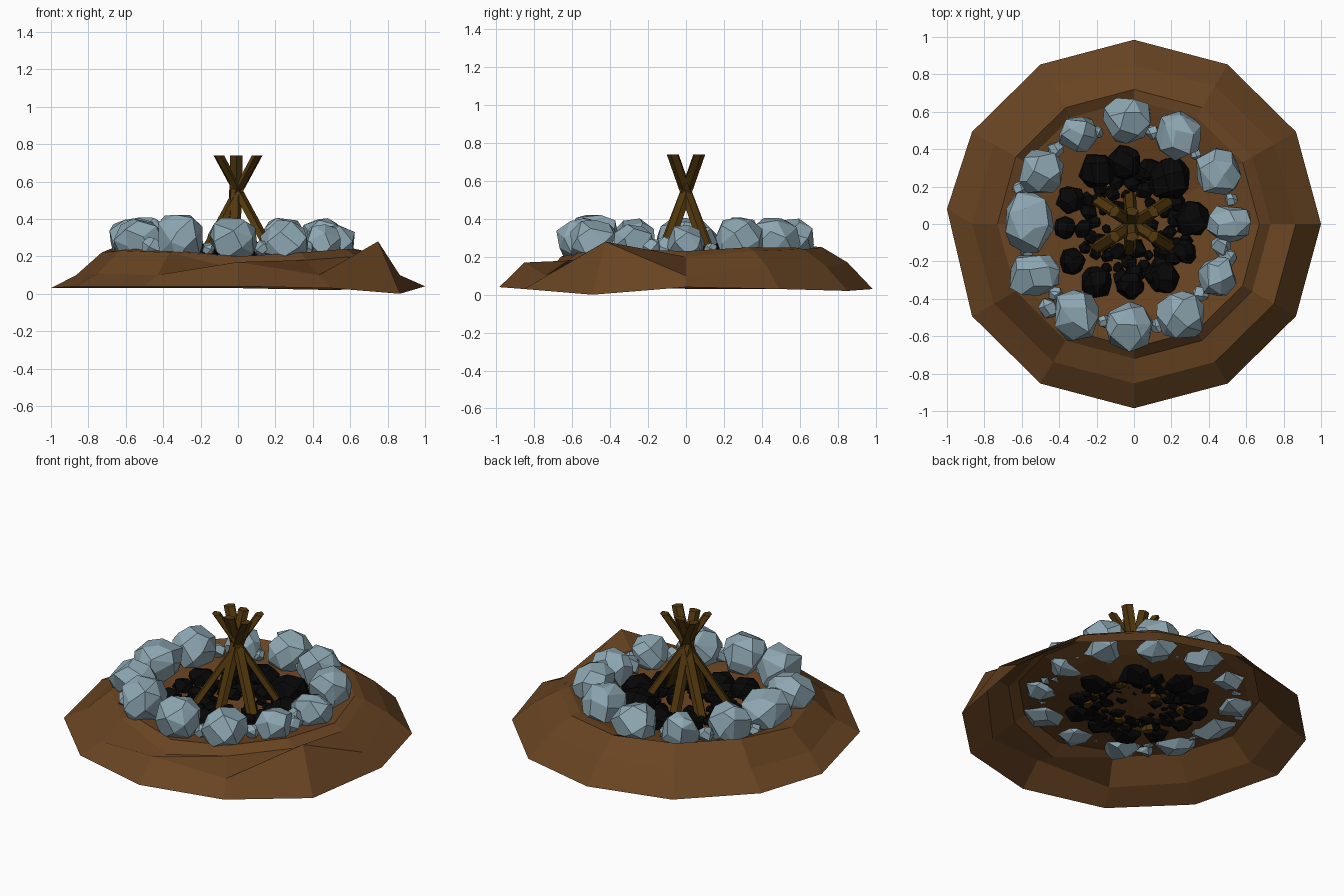
import bpy, bmesh, random
from math import sin, cos, pi, sqrt, radians
from mathutils import Vector

if "Cube" in bpy.data.objects:
    bpy.data.objects.remove(bpy.data.objects["Cube"])

random.seed(7)


def material(name, rgb):
    m = bpy.data.materials.new(name)
    m.diffuse_color = (*rgb, 1)
    m.use_nodes = True
    m.node_tree.nodes["Principled BSDF"].inputs["Base Color"].default_value = m.diffuse_color
    return m


DIRT = material("dirt", (0.14, 0.058, 0.016))
STONE = material("stone", (0.27, 0.39, 0.45))
COAL = material("coal", (0.002, 0.002, 0.002))
WOOD = material("wood", (0.085, 0.04, 0.004))


def finish(bm, name, mat):
    me = bpy.data.meshes.new(name)
    bm.to_mesh(me)
    bm.free()
    me.materials.append(mat)
    ob = bpy.data.objects.new(name, me)
    bpy.context.collection.objects.link(ob)
    return ob


def add_rock(target, centre, size, points=22):
    """Faceted boulder: hull of jittered points on a blocky ellipsoid, near-flat faces merged."""
    bm = bmesh.new()
    turn = random.uniform(0, 2 * pi)
    for i in range(points):
        z = 1 - 2 * (i + 0.5) / points
        a = i * 2.39996 + turn + random.uniform(-0.3, 0.3)
        r = sqrt(1 - z * z)
        p = Vector((r * cos(a), r * sin(a), z))
        p *= random.uniform(0.95, 1.08) / sum(abs(c) ** 3 for c in p) ** 0.19
        bm.verts.new([c + s * max(-1.04, min(1.04, q)) for c, s, q in zip(centre, size, p)])
    bmesh.ops.convex_hull(bm, input=bm.verts[:])
    bmesh.ops.delete(bm, geom=[v for v in bm.verts if not v.link_faces], context='VERTS')
    bmesh.ops.dissolve_limit(bm, angle_limit=radians(22), verts=bm.verts[:], edges=bm.edges[:])
    bmesh.ops.recalc_face_normals(bm, faces=bm.faces[:])
    tmp = bpy.data.meshes.new("tmp")
    bm.to_mesh(tmp)
    bm.free()
    target.from_mesh(tmp)
    bpy.data.meshes.remove(tmp)


# Dirt mound: open 12-sided shell with a sunken pit, heights counter-clockwise from +x
rings = [
    (1.00, (.04, .03, .02, .03, .03, .03, .03, .04, .04, .04, .03, .00)),
    (0.865, (.10, .15, .15, .17, .15, .13, .10, .11, .10, .17, .10, .28)),
    (0.73, (.20, .23, .24, .25, .26, .26, .22, .23, .22, .13, .18, .20)),
    (0.67, (.23, .25, .25, .23, .22, .22, .23, .24, .23, .20, .22, .24)),
    (0.52, (.20,) * 12),
    (0.32, (.16, .15, .15, .16, .17, .17, .17, .17, .17, .17, .17, .17)),
]
bm = bmesh.new()
loops = []
for r, heights in rings:
    loops.append([bm.verts.new((r * cos(i * pi / 6), 0.985 * r * sin(i * pi / 6), z))
                  for i, z in enumerate(heights)])
loops[0][6].co.y = 0.08
for outer, inner in zip(loops, loops[1:]):
    for i in range(12):
        j = (i + 1) % 12
        bm.faces.new((outer[i], outer[j], inner[j], inner[i]))
hub = bm.verts.new((0, 0, 0.15))
for i in range(12):
    bm.faces.new((loops[-1][i], loops[-1][(i + 1) % 12], hub))
finish(bm, "dirt_mound", DIRT)

# Large boulders around the pit: x, y, x radius, y radius, top height
boulders = [
    (-.04, .56, .13, .125, .40), (.24, .47, .12, .13, .41), (.45, .28, .12, .13, .41),
    (.51, .00, .12, .10, .37), (.45, -.28, .10, .11, .37), (.25, -.49, .13, .13, .39),
    (-.02, -.55, .13, .13, .41), (-.31, -.49, .13, .14, .43), (-.53, -.27, .14, .12, .40),
    (-.56, .01, .13, .16, .41), (-.50, .28, .12, .12, .41), (-.30, .48, .10, .10, .38),
]
bm = bmesh.new()
for x, y, rx, ry, top in boulders:
    h = (top - 0.16) / 2
    add_rock(bm, (x, y, top - h), (rx, ry, h), 24)
finish(bm, "boulder_ring", STONE)

# Pebbles filling the gaps
pebbles = [(-.42, .40, .045), (-.61, .19, .04), (-.46, -.45, .055), (.13, -.54, .045),
           (.36, -.37, .045), (.47, -.12, .06), (.33, .37, .03), (-.20, .49, .035),
           (.52, .13, .035), (-.42, -.37, .04), (.10, .49, .04), (-.57, -.15, .035),
           (.50, -.18, .05), (-.16, -.52, .035)]
bm = bmesh.new()
for x, y, r in pebbles:
    add_rock(bm, (x, y, 0.225 + r * 0.4), (r, r, r), 14)
finish(bm, "pebbles", STONE)

# Charcoal bed: a ring of big lumps and scattered crumbs
lumps = [(-.05, .33, .09), (.19, .24, .115), (.31, .03, .095), (.27, -.15, .065),
         (.16, -.29, .085), (-.02, -.33, .075), (-.20, -.31, .085), (-.33, -.20, .07),
         (-.37, -.02, .06), (-.34, .13, .075), (-.20, .28, .095), (.08, .29, .06)]
bm = bmesh.new()
for x, y, r in lumps:
    add_rock(bm, (x, y, 0.17 + r * 0.3), (r, r, r * 0.85))
for i in range(50):
    a, d = i * 2.39996, 0.09 + 0.21 * sqrt(i / 50)
    r = random.uniform(0.022, 0.055)
    add_rock(bm, (d * cos(a), d * sin(a), 0.16 + r * 0.35), (r, r, r * 0.85), 14)
finish(bm, "charcoal", COAL)

# Six crossed split sticks forming the tepee, level ends: foot x, y and tip x, y
sticks = [((sx * .225, sy * .145), (sx * -.105, sy * -.068)) for sx in (-1, 1) for sy in (-1, 1)]
sticks += [((-.025, s * .165), (-.01, s * -.07)) for s in (-1, 1)]
for n, (foot, tip) in enumerate(sticks, 1):
    bm = bmesh.new()
    out = Vector((*foot, 0)).normalized()
    side = Vector((-out.y, out.x, 0)) * 0.034
    out = out * 0.023
    ends = []
    for (x, y), z in ((foot, 0.13), (tip, 0.74)):
        c = Vector((x, y, z))
        ends.append([bm.verts.new(c + o) for o in
                     (out + side * .6, side - out * .4, -out, -side - out * .4, out - side * .6)])
    bm.faces.new(ends[0][::-1])
    bm.faces.new(ends[1])
    for i in range(5):
        j = (i + 1) % 5
        bm.faces.new((ends[0][i], ends[0][j], ends[1][j], ends[1][i]))
    bmesh.ops.recalc_face_normals(bm, faces=bm.faces[:])
    finish(bm, f"stick_{n}", WOOD)
